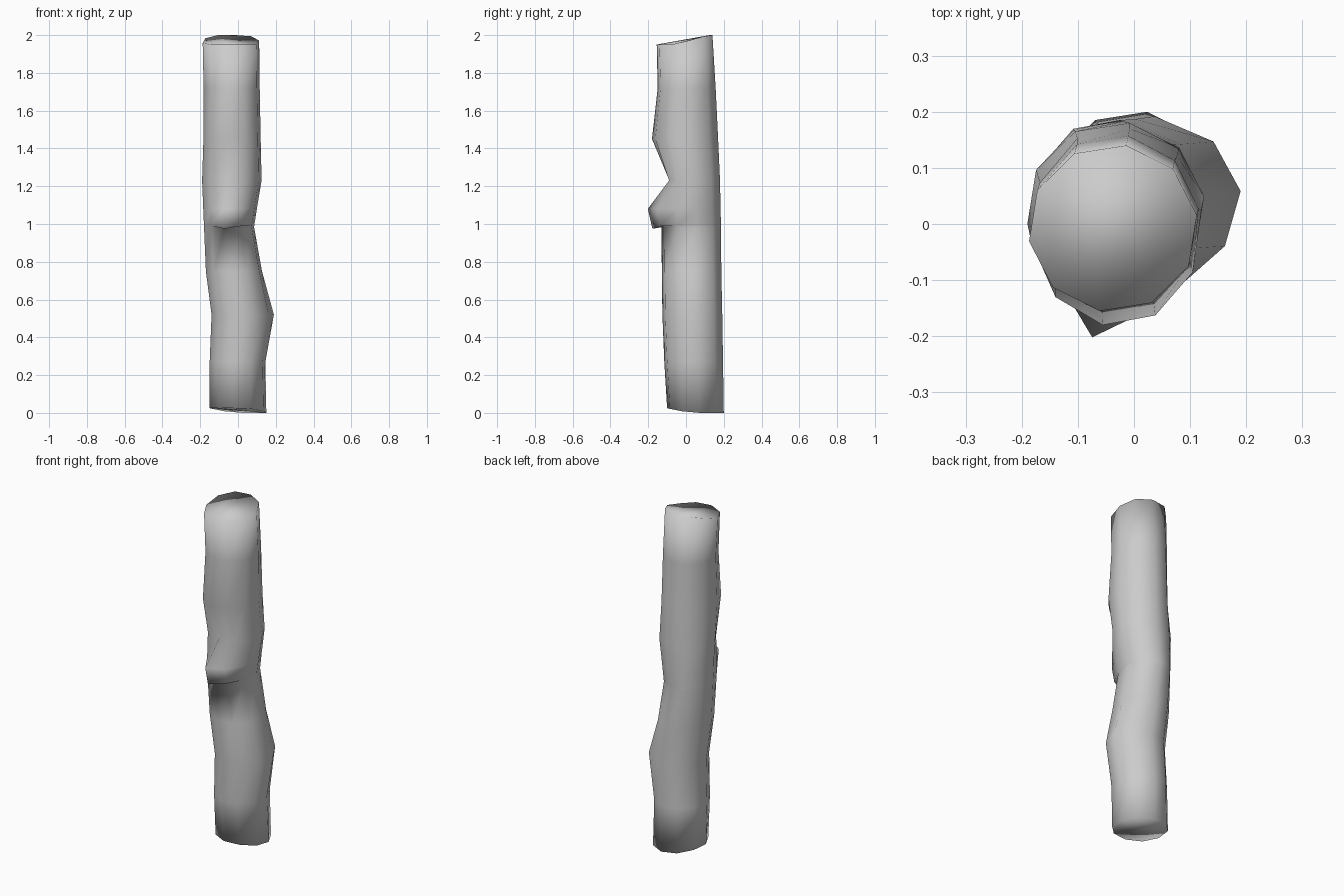
import bpy, bmesh, math

if "Cube" in bpy.data.objects:
    bpy.data.objects.remove(bpy.data.objects["Cube"])

N = 10
ANGLES = [math.radians(9 + 36 * i) for i in range(N)]
FRONT, FRONT_R, FRONT_L = 7, 8, 6

# ring: height, left x, right x, front y, back y
RINGS = [
    (0.015, -0.15, 0.15, -0.10, 0.20),
    (0.27, -0.15, 0.145, -0.115, 0.196),
    (0.52, -0.14, 0.165, -0.125, 0.192),
    (0.75, -0.17, 0.127, -0.128, 0.187),
    (0.985, -0.18, 0.085, -0.13, 0.185),
    (0.99, -0.18, 0.086, -0.13, 0.185),
    (1.08, -0.184, 0.10, -0.13, 0.183),
    (1.23, -0.19, 0.125, -0.13, 0.18),
    (1.45, -0.183, 0.12, -0.18, 0.17),
    (1.72, -0.182, 0.115, -0.15, 0.157),
    (1.95, -0.187, 0.112, -0.155, 0.14),
]
# local knots and dents: (ring, side) -> dx, dy, dz
TWEAKS = {
    (2, 0): (0.025, 0, 0), (2, 1): (0.02, 0, 0.02), (2, 9): (0.012, 0, 0),
    (5, FRONT): (-0.005, -0.048, -0.015), (5, FRONT_R): (0.01, -0.02, 0),
    (6, FRONT): (-0.01, -0.072, 0), (6, FRONT_R): (0, -0.04, 0),
    (7, FRONT): (0, 0.042, 0), (7, FRONT_R): (0, 0.025, 0),
    (7, FRONT_L): (0, 0.01, 0),
}

bm = bmesh.new()
rings = []
for r, (z, x0, x1, y0, y1) in enumerate(RINGS):
    ring = []
    for i, a in enumerate(ANGLES):
        x = (x0 + x1) / 2 + (x1 - x0) / 2 * math.cos(a) / math.cos(ANGLES[0])
        y = (y0 + y1) / 2 + (y1 - y0) / 2 * math.sin(a) / math.cos(ANGLES[0])
        h = z
        if r == len(RINGS) - 1:          # slanted cut at the top
            h += 0.05 * max(0, min(1, (y + 0.06) / 0.18))
        if r == 0:                       # uneven cut at the bottom
            h = 0.025 - 0.025 * max(0, min(1, (x + y + 0.05) / 0.25))
        dx, dy, dz = TWEAKS.get((r, i), (0, 0, 0))
        ring.append(bm.verts.new((x + dx, y + dy, h + dz)))
    rings.append(ring)

# bark wall
for lo, hi in zip(rings, rings[1:]):
    for i in range(N):
        j = (i + 1) % N
        bm.faces.new((lo[i], lo[j], hi[j], hi[i]))
# end cuts
bm.faces.new(rings[-1])
bm.faces.new(rings[0][::-1])
for f in bm.faces:
    f.smooth = True

mesh = bpy.data.meshes.new("log")
bm.to_mesh(mesh)
bm.free()
log = bpy.data.objects.new("log", mesh)
bpy.context.collection.objects.link(log)
